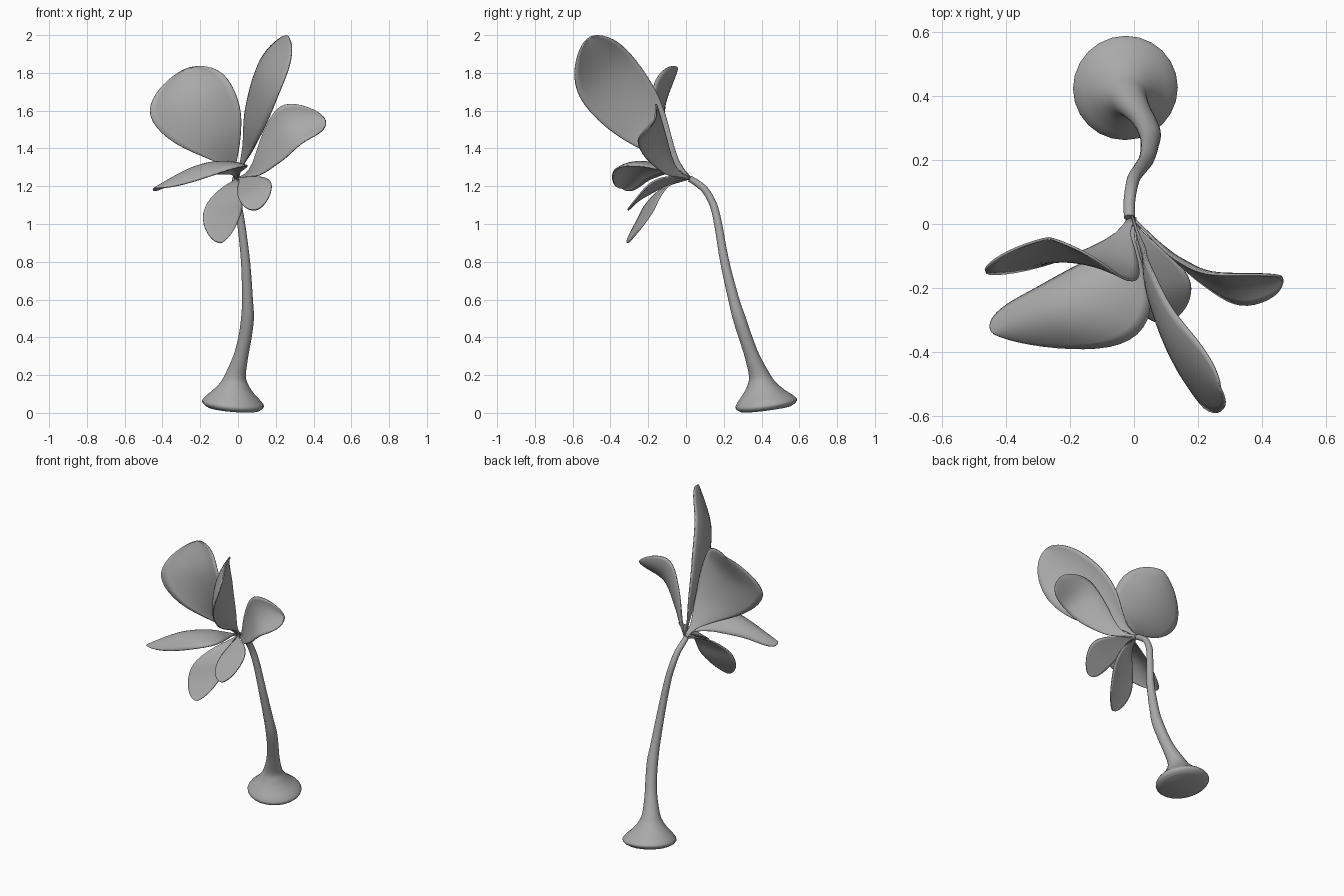
import bpy
import bmesh
import math
from mathutils import Vector

cube = bpy.data.objects.get("Cube")
if cube:
    bpy.data.objects.remove(cube, do_unlink=True)

# Single plain grey material
grey = bpy.data.materials.new("plain grey")
grey.use_nodes = True
COLOUR = (0.4, 0.4, 0.4, 1)
grey.diffuse_color = COLOUR
shader = next(n for n in grey.node_tree.nodes if n.type == "BSDF_PRINCIPLED")
shader.inputs["Base Color"].default_value = COLOUR
shader.inputs["Roughness"].default_value = 0.7


def spline(points, t):
    """Smooth curve through points of any dimension, t from 0 to 1."""
    pts = [Vector(p) for p in points]
    pts = [pts[0] * 2 - pts[1]] + pts + [pts[-1] * 2 - pts[-2]]
    spans = len(pts) - 3
    i = min(int(t * spans), spans - 1)
    s = t * spans - i
    a, b, c, d = pts[i:i + 4]
    return (b * 2 + (c - a) * s + (a * 2 - b * 5 + c * 4 - d) * s ** 2
            + (b * 3 - a - c * 3 + d) * s ** 3) / 2


def finish(name, bm):
    """Turn a bmesh into a smooth shaded object."""
    bmesh.ops.recalc_face_normals(bm, faces=bm.faces)
    mesh = bpy.data.meshes.new(name)
    bm.to_mesh(mesh)
    bm.free()
    mesh.materials.append(grey)
    obj = bpy.data.objects.new(name, mesh)
    bpy.context.collection.objects.link(obj)
    bpy.ops.object.select_all(action="DESELECT")
    obj.select_set(True)
    bpy.context.view_layer.objects.active = obj
    bpy.ops.object.shade_smooth_by_angle(angle=math.radians(50))
    return obj


def bridge(bm, rows, closed):
    """Join neighbouring rows of vertices with quads."""
    for low, high in zip(rows, rows[1:]):
        count = len(low)
        for j in range(count if closed else count - 1):
            k = (j + 1) % count
            bm.faces.new((low[j], low[k], high[k], high[j]))


def petal(name, spine, side, cup, peak=1.8, rows=24, columns=12):
    """Petal from a spine, a half-width vector and a cupping vector;
    a higher peak puts the widest place nearer the tip."""
    side, cup = Vector(side), Vector(cup)
    bm = bmesh.new()
    grid = []
    for i in range(rows + 1):
        u = 1 - (1 - i / rows) ** 1.7
        width = max(math.sin(math.pi * u ** peak), 0) ** 0.57
        width *= 1 - (1 - u) ** 4
        width = max(width, 0.06 if u < 0.5 else 0.02)
        centre = spline(spine, u)
        row = []
        for j in range(columns + 1):
            v = 2 * j / columns - 1
            row.append(bm.verts.new(centre + (side * v + cup * v * v) * width))
        grid.append(row)
    bridge(bm, grid, closed=False)
    obj = finish(name, bm)
    shell = obj.modifiers.new("thickness", "SOLIDIFY")
    shell.thickness = 0.008
    shell.offset = 0


def stem(name, path, steps=70, sides=24):
    """Curved tube, path points hold x, y, z and radius."""
    foot_axis = Vector((.08, -.13, 1)).normalized()
    bm = bmesh.new()
    rings = []
    for i in range(steps + 1):
        t = i / steps
        x, y, z, radius = spline(path, t)
        ahead = spline(path, min(t + 0.01, 1)) - spline(path, max(t - 0.01, 0))
        # Rings stay parallel to the ground plate until above the foot
        blend = min(max((z - 0.12) / 0.3, 0), 1)
        axis = foot_axis.lerp(ahead.to_3d().normalized(), blend).normalized()
        across = Vector((1, 0, 0))
        across = (across - axis * across.dot(axis)).normalized()
        other = axis.cross(across)
        ring = []
        for j in range(sides):
            a = math.tau * j / sides
            offset = across * math.cos(a) + other * math.sin(a)
            ring.append(bm.verts.new(Vector((x, y, z)) + offset * radius))
        rings.append(ring)
    bridge(bm, rings, closed=True)
    bm.faces.new(rings[0])
    bm.faces.new(rings[-1])
    finish(name, bm)


# Bent stem with a flared foot
stem("stem_and_foot", [
    (-.025, .425, .022, .137), (-.026, .425, .035, .157), (-.027, .425, .052, .164),
    (-.027, .42, .075, .148), (-.025, .41, .11, .111), (-.02, .4, .15, .078),
    (-.013, .388, .2, .055), (.015, .35, .3, .039),
    (.037, .315, .4, .035), (.05, .282, .5, .034), (.05, .253, .6, .029),
    (.04, .205, .8, .024), (.017, .17, 1, .021), (0, .145, 1.1, .02),
    (-.01, .105, 1.175, .019), (-.015, .06, 1.215, .018), (-.014, .02, 1.24, .017)])

# Petals fanning out from the stem tip
ROOT = (-.005, .02, 1.24)
petal("upper_right_petal",
      [ROOT, (-.06, -.06, 1.35), (-.15, -.11, 1.48), (-.24, -.11, 1.65), (-.265, -.045, 1.825)],
      side=(.22, -.01, .075), cup=(-.01, -.05, .01), peak=1.9)
petal("tall_petal",
      [ROOT, (.03, -.11, 1.39), (.05, -.245, 1.56), (.125, -.41, 1.78), (.27, -.515, 1.985)],
      side=(-.045, .15, .1), cup=(.045, -.01, 0))
petal("side_right_petal",
      [ROOT, (-.03, -.09, 1.29), (-.09, -.19, 1.325), (-.22, -.28, 1.305), (-.44, -.34, 1.19)],
      side=(.13, -.09, .03), cup=(.04, -.01, -.05))
petal("upper_left_petal",
      [ROOT, (.085, -.065, 1.28), (.17, -.125, 1.395), (.28, -.17, 1.515), (.46, -.165, 1.555)],
      side=(.055, -.05, -.1), cup=(.01, -.035, .015), peak=1.9)
petal("lower_right_petal",
      [ROOT, (-.035, -.1, 1.2), (-.07, -.18, 1.12), (-.085, -.235, 1.02), (-.09, -.31, .9)],
      side=(.105, .04, .02), cup=(0, .01, .01), peak=1.5)
petal("lower_left_petal",
      [ROOT, (.03, -.06, 1.235), (.06, -.14, 1.21), (.09, -.225, 1.165), (.11, -.305, 1.08)],
      side=(.085, .03, .045), cup=(.005, 0, 0), peak=1.9)
